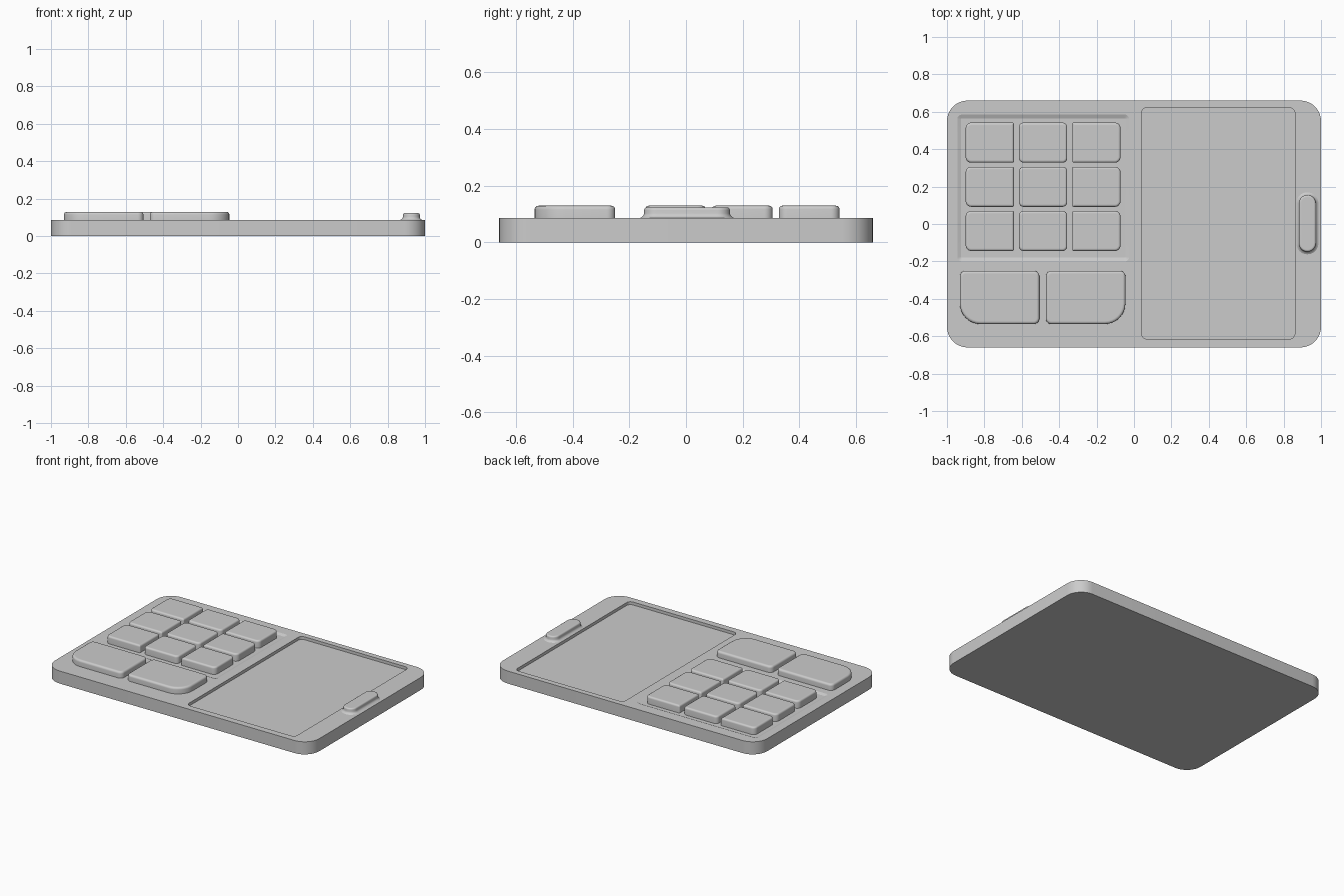
import bpy, bmesh, math

cube = bpy.data.objects.get("Cube")
if cube:
    bpy.data.objects.remove(cube, do_unlink=True)

TOP = 0.086
KEY_TOP = 0.129

grey = bpy.data.materials.new("plain grey")
grey.use_nodes = True
grey.diffuse_color = (0.6, 0.6, 0.6, 1)
grey.node_tree.nodes["Principled BSDF"].inputs["Base Color"].default_value = (0.6, 0.6, 0.6, 1)


def outline(x0, x1, y0, y1, radii, inset, steps=8):
    """Rounded rectangle; radii run back-left, back-right, front-right, front-left."""
    pts = []
    corners = [(x1, y1, 1, 1), (x0, y1, -1, 1), (x0, y0, -1, -1), (x1, y0, 1, -1)]
    for i, (x, y, sx, sy) in enumerate(corners):
        r = radii[i]
        small = max(r - inset, 0.002)
        cx, cy = x - sx * (inset + small), y - sy * (inset + small)
        for s in range(steps + 1):
            a = math.pi / 2 * (i + s / steps)
            pts.append((cx + small * math.cos(a), cy + small * math.sin(a)))
    return pts


def slab(name, x0, x1, y0, y1, radii, rings, angle=30):
    """Loft a rounded rectangle through (inset, height) rings and cap both ends."""
    bm = bmesh.new()
    loops = [[bm.verts.new((x, y, z)) for x, y in outline(x0, x1, y0, y1, radii, inset)]
             for inset, z in rings]
    n = len(loops[0])
    for low, high in zip(loops, loops[1:]):
        for i in range(n):
            j = (i + 1) % n
            bm.faces.new((low[i], low[j], high[j], high[i]))
    bm.faces.new(loops[0][::-1])
    bm.faces.new(loops[-1])
    mesh = bpy.data.meshes.new(name)
    bm.to_mesh(mesh)
    bm.free()
    mesh.materials.append(grey)
    obj = bpy.data.objects.new(name, mesh)
    bpy.context.collection.objects.link(obj)
    smooth(obj, angle)
    return obj


def smooth(obj, angle):
    bpy.ops.object.select_all(action="DESELECT")
    obj.select_set(True)
    bpy.context.view_layer.objects.active = obj
    bpy.ops.object.shade_smooth_by_angle(angle=math.radians(angle))


def fillet(bottom, top, r, steps=4):
    """Rings for a straight wall with a rounded top edge."""
    rings = [(0, bottom)]
    for s in range(steps + 1):
        a = math.pi / 2 * s / steps
        rings.append((r * (1 - math.cos(a)), top - r * (1 - math.sin(a))))
    return rings + [(r + 0.003, top)]


# Body plate with a screen recess and a shallow keypad tray
body = slab("body", -1, 1, -0.66, 0.66, [0.11] * 4, [(0, 0), (0, TOP)])
screen_cut = slab("screen_cutter", 0.04, 0.86, -0.615, 0.622, [0.03] * 4,
                  [(0, TOP - 0.02), (0, TOP + 0.05)])
tray_cut = slab("tray_cutter", -0.945, -0.025, -0.2, 0.585, [0.025] * 4,
                [(0.02, TOP - 0.008), (0, TOP), (0, TOP + 0.05)])
for cutter in (screen_cut, tray_cut):
    cutter.hide_render = True
    mod = body.modifiers.new("recess", "BOOLEAN")
    mod.operation = "DIFFERENCE"
    mod.solver = "EXACT"
    mod.object = cutter
    bpy.ops.object.select_all(action="DESELECT")
    body.select_set(True)
    bpy.context.view_layer.objects.active = body
    bpy.ops.object.modifier_apply(modifier=mod.name)
    bpy.data.objects.remove(cutter, do_unlink=True)
smooth(body, 18)

# Nine small keys, rounded on their outer sides
soft, crisp = 0.03, 0.008
key_corners = [[crisp, soft, soft, crisp], [0.025] * 4, [soft, crisp, crisp, soft]]
for row in range(3):
    for col in range(3):
        x = -0.9 + col * 0.285
        y = 0.328 - row * 0.236
        slab(f"key_{row + 1}_{col + 1}", x, x + 0.258, y, y + 0.214, key_corners[col],
             fillet(0.07, KEY_TOP, 0.012))

# Two wide keys with a large outer front corner
wide = fillet(TOP - 0.01, KEY_TOP, 0.014)
slab("wide_key_right", -0.931, -0.506, -0.535, -0.25, [0.03, 0.03, 0.11, 0.03], wide)
slab("wide_key_left", -0.471, -0.046, -0.535, -0.25, [0.03, 0.03, 0.03, 0.11], wide)

# Slider button with a flared foot
foot = [(-0.014, TOP - 0.01), (-0.014, TOP), (-0.007, TOP + 0.004), (-0.002, TOP + 0.009)]
slab("slider_button", 0.882, 0.972, -0.148, 0.155, [0.044] * 4,
     foot + fillet(TOP + 0.016, 0.123, 0.01), 40)
